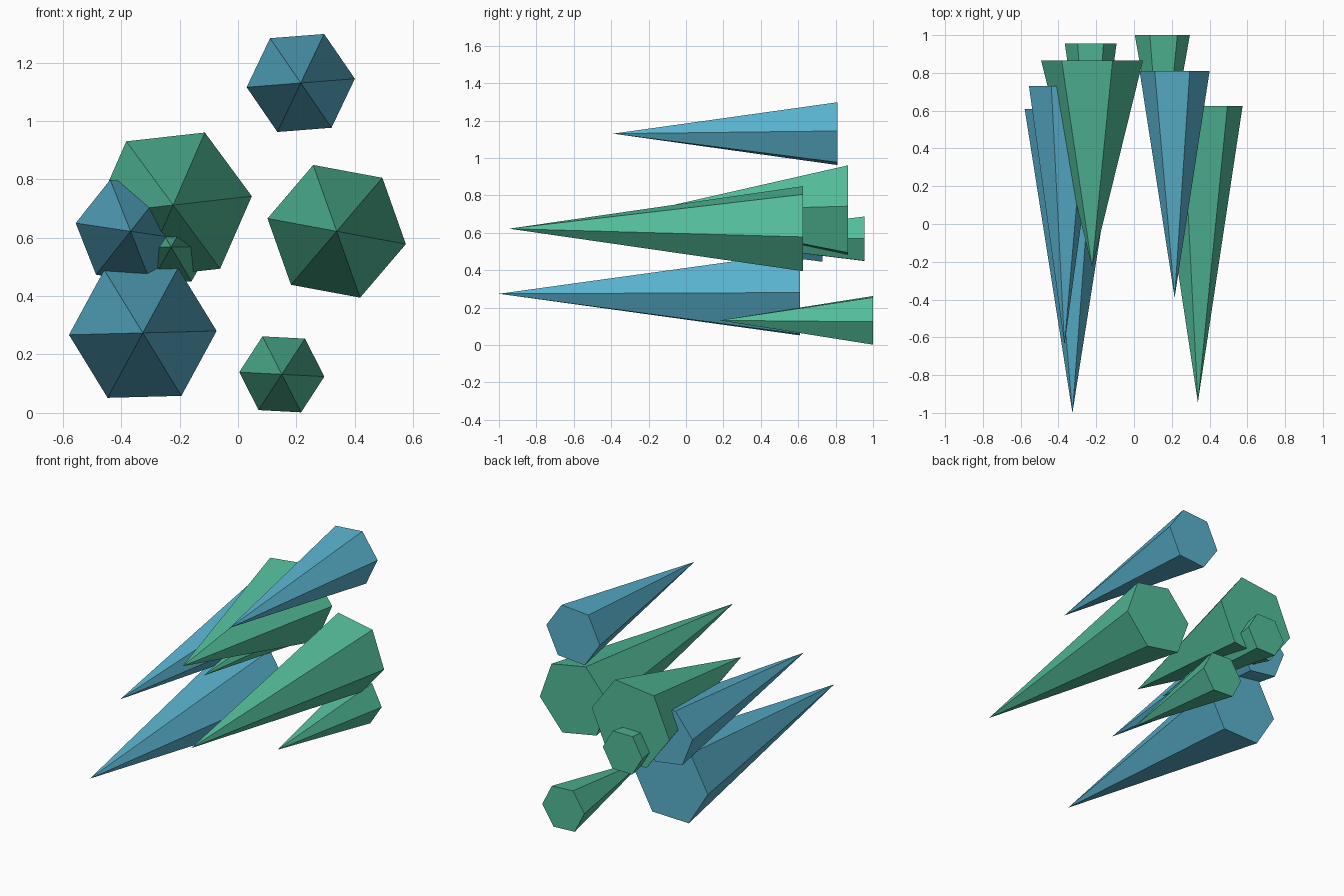
import bpy
import bmesh
from math import cos, sin, radians

cube = bpy.data.objects.get("Cube")
if cube:
    bpy.data.objects.remove(cube, do_unlink=True)


def make_material(name, colour):
    mat = bpy.data.materials.new(name)
    mat.use_nodes = True
    mat.diffuse_color = colour
    mat.node_tree.nodes["Principled BSDF"].inputs["Base Color"].default_value = colour
    return mat


blue = make_material("crystal_blue", (0.10, 0.44, 0.61, 1))
green = make_material("crystal_green", (0.085, 0.50, 0.32, 1))


def spike(name, mat, x, z, radius, tip_y, base_y, turn, sides=6):
    """Flat-sided spike with its point towards the front."""
    bm = bmesh.new()
    tip = bm.verts.new((x, tip_y, z))
    angles = [radians(turn + i * 360 / sides) for i in range(sides)]
    ring = [bm.verts.new((x + radius * cos(a), base_y, z + radius * sin(a)))
            for a in angles]
    bm.faces.new(ring)
    for i, vert in enumerate(ring):
        bm.faces.new((tip, vert, ring[(i + 1) % sides]))
    bmesh.ops.recalc_face_normals(bm, faces=bm.faces)
    mesh = bpy.data.meshes.new(name)
    bm.to_mesh(mesh)
    bm.free()
    mesh.materials.append(mat)
    obj = bpy.data.objects.new(name, mesh)
    bpy.context.scene.collection.objects.link(obj)
    return obj


# Blue spikes
spike("top_spike", blue, 0.215, 1.13, 0.186, -0.39, 0.81, 4.5)
spike("middle_blue_spike", blue, -0.368, 0.622, 0.19, -0.64, 0.73, 51.5)
spike("lower_blue_spike", blue, -0.326, 0.274, 0.253, -1.0, 0.61, 1.5)

# Green spikes
spike("wide_green_spike", green, -0.222, 0.712, 0.271, -0.23, 0.865, 6.4)
spike("rear_green_spike", green, -0.229, 0.568, 0.137, -0.01, 0.955, 0.5)
spike("long_green_spike", green, 0.338, 0.622, 0.241, -0.945, 0.625, 49.5)
spike("small_green_spike", green, 0.15, 0.132, 0.146, 0.18, 1.0, -3)
